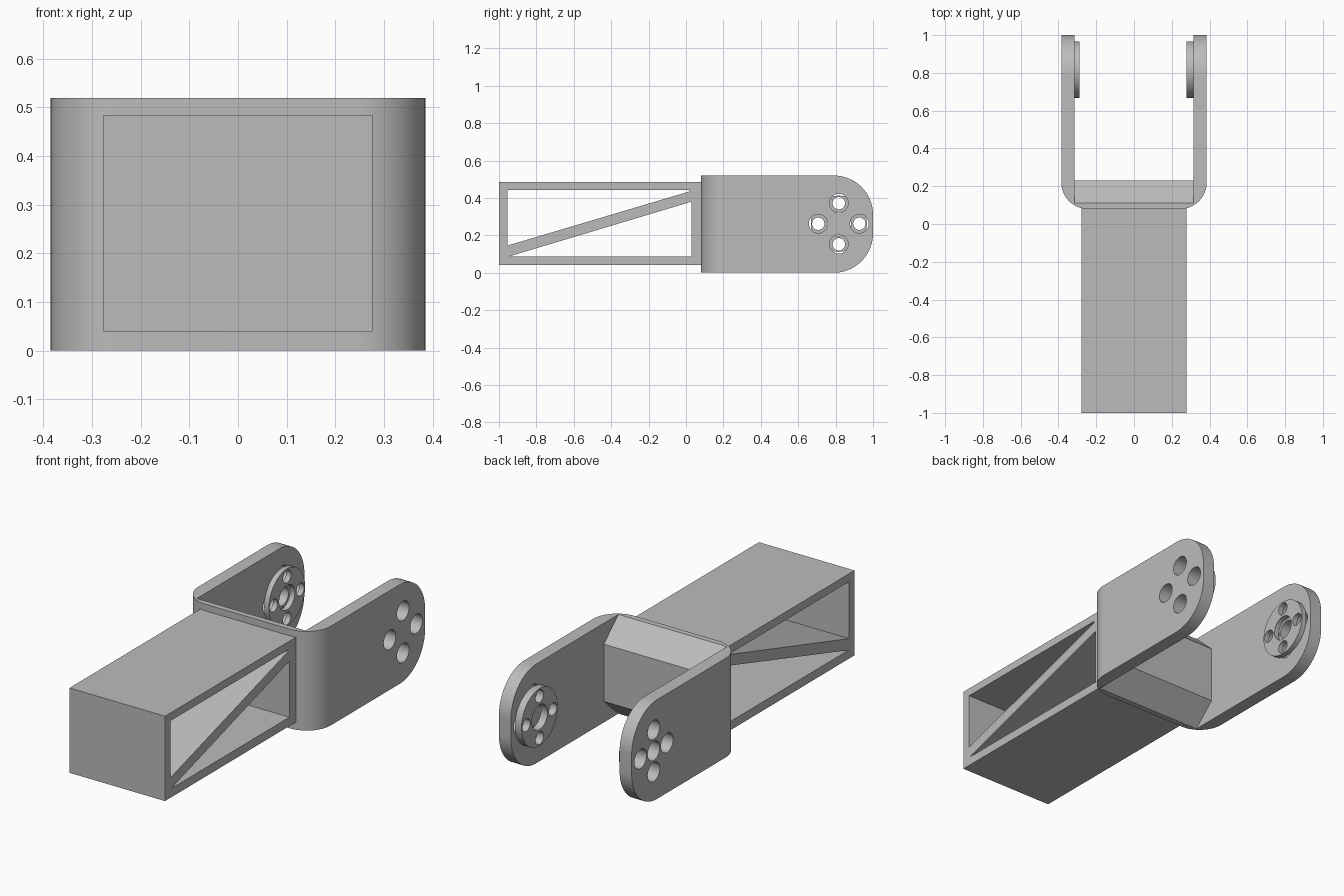
import bpy, bmesh, math
from mathutils import Vector

default = bpy.data.objects.get("Cube")
if default:
    bpy.data.objects.remove(default, do_unlink=True)

grey = bpy.data.materials.new("plain_grey")
grey.use_nodes = True
grey.diffuse_color = (0.5, 0.5, 0.5, 1)
grey.node_tree.nodes["Principled BSDF"].inputs["Base Color"].default_value = (0.5, 0.5, 0.5, 1)


def prism(name, outline, start, end, axis):
    """Extrude an outline: (y, z) points along x, or (x, y) points along z."""
    def place(p, t):
        return (t, p[0], p[1]) if axis == "x" else (p[0], p[1], t)
    bm = bmesh.new()
    face = bm.faces.new([bm.verts.new(place(p, start)) for p in outline])
    grown = bmesh.ops.extrude_face_region(bm, geom=[face])["geom"]
    shift = Vector(place((0, 0), end - start))
    bmesh.ops.translate(bm, vec=shift, verts=[v for v in grown if isinstance(v, bmesh.types.BMVert)])
    bmesh.ops.recalc_face_normals(bm, faces=bm.faces)
    mesh = bpy.data.meshes.new(name)
    bm.to_mesh(mesh)
    bm.free()
    mesh.materials.append(grey)
    obj = bpy.data.objects.new(name, mesh)
    bpy.context.scene.collection.objects.link(obj)
    return obj


def arc(cx, cy, r, a0, a1, steps=16):
    angles = [math.radians(a0 + (a1 - a0) * i / steps) for i in range(steps + 1)]
    return [(cx + r * math.cos(a), cy + r * math.sin(a)) for a in angles]


def circle(cy, cz, r, steps=40):
    return arc(cy, cz, r, 0, 360, steps)[:-1]


def carve(obj, cutter, operation="DIFFERENCE"):
    mod = obj.modifiers.new("carve", "BOOLEAN")
    mod.object, mod.operation, mod.solver = cutter, operation, "EXACT"
    bpy.context.view_layer.update()
    graph = bpy.context.evaluated_depsgraph_get()
    mesh = bpy.data.meshes.new_from_object(obj.evaluated_get(graph))
    obj.modifiers.clear()
    obj.data = mesh
    bpy.data.objects.remove(cutter, do_unlink=True)


def smooth(obj):
    bpy.ops.object.select_all(action="DESELECT")
    obj.select_set(True)
    bpy.context.view_layer.objects.active = obj
    bpy.ops.object.shade_smooth_by_angle(angle=math.radians(30))


# Hollow arm with a full-width diagonal web
arm = prism("arm", [(-1, 0.04), (0.09, 0.04), (0.09, 0.485), (-1, 0.485)], -0.277, 0.277, "x")
upper = [(-0.955, 0.145), (0.02, 0.435), (0.02, 0.443), (-0.955, 0.443)]
lower = [(-0.95, 0.086), (0.03, 0.086), (0.03, 0.38)]
for window in (upper, lower):
    carve(arm, prism("window_cutter", window, -0.5, 0.5, "x"))

# U-shaped fork, bent at the outer corners
W, INNER, H, BEND = 0.385, 0.315, 0.52, 0.14
fork = prism("fork", [(-W, 1)] + arc(-W + BEND, 0.08 + BEND, BEND, 180, 270)
             + arc(W - BEND, 0.08 + BEND, BEND, 270, 360)
             + [(W, 1), (INNER, 1), (INNER, 0.11), (-INNER, 0.11), (-INNER, 1)], 0, H, "z")

# Rounded ends of the fork cheeks
R = 0.21
rounded = ([(0, -0.1), (0.7, -0.1), (0.7, 0)] + arc(1 - R, R, R, -90, 0, 20)
           + arc(1 - R, H - R, R, 0, 90, 20) + [(0.7, H), (0.7, H + 0.1), (0, H + 0.1)])
carve(fork, prism("end_cutter", rounded, -0.6, 0.6, "x"), "INTERSECT")

# Bolt holes in both cheeks, hub hole in the right one only
CY, CZ, PITCH = 0.817, 0.262, 0.11
bolts = [(CY + PITCH, CZ), (CY - PITCH, CZ), (CY, CZ + PITCH), (CY, CZ - PITCH)]
for y, z in bolts:
    carve(fork, prism("bolt_cutter", circle(y, z, 0.05), -0.6, 0.6, "x"))
carve(fork, prism("hub_cutter", circle(CY, CZ, 0.05), -0.6, 0, "x"))
smooth(fork)

# Chamfered block stiffening the fork base
prism("base_block", [(0.11, 0), (0.23, 0.11), (0.23, H - 0.11), (0.11, H)], -INNER, INNER, "x")

# Drilled discs on the inner faces of the cheeks
for name, x0, x1 in (("right_disc", -INNER, -0.288), ("left_disc", 0.277, INNER)):
    disc = prism(name, circle(CY, CZ, 0.15, 64), x0, x1, "x")
    for y, z in bolts:
        carve(disc, prism("bolt_cutter", circle(y, z, 0.033), -0.6, 0.6, "x"))
    carve(disc, prism("hub_cutter", circle(CY, CZ, 0.065), -0.6, 0.6, "x"))
    smooth(disc)
